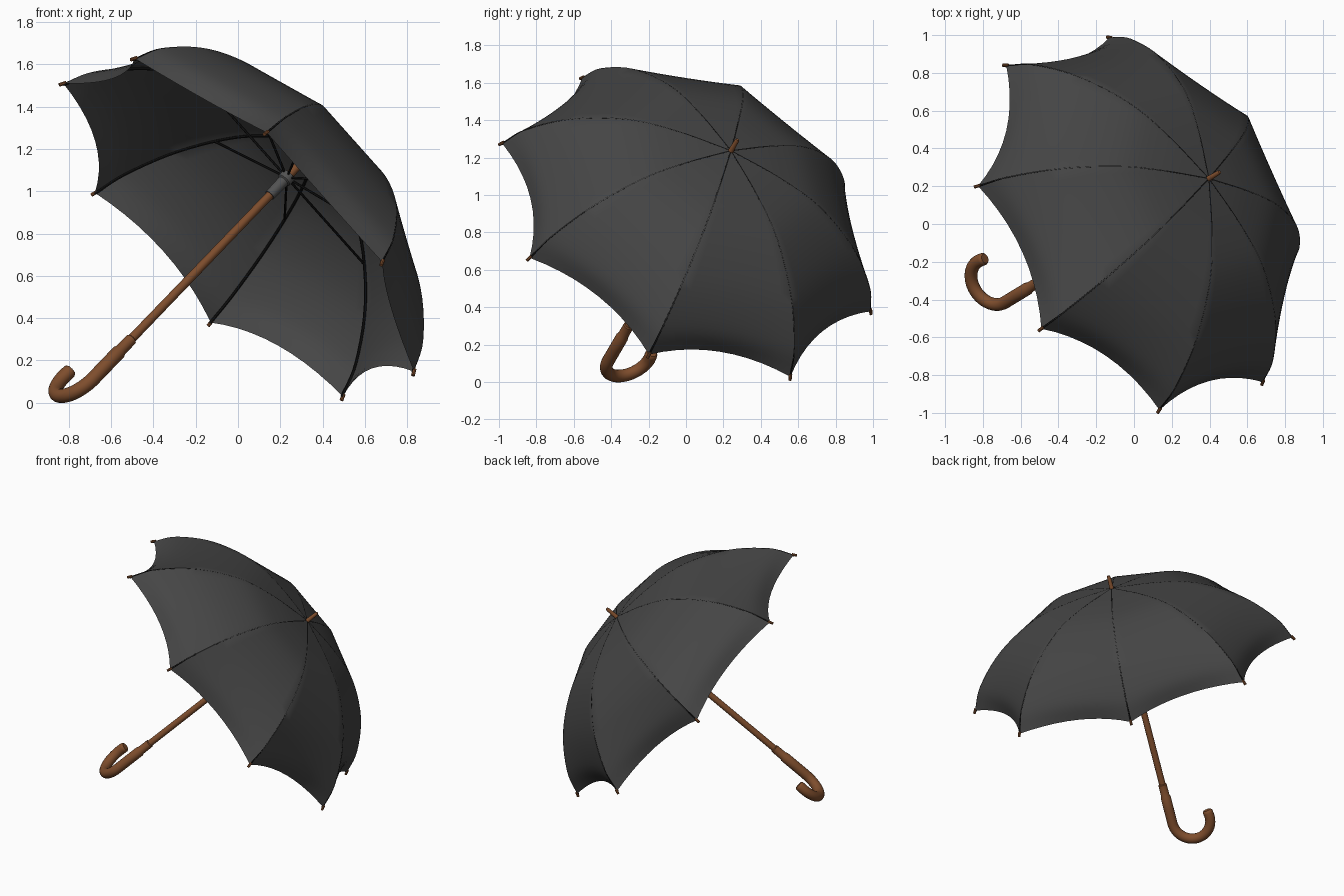
import bpy
import bmesh
from math import cos, sin, pi, radians
from mathutils import Vector, Matrix

cube = bpy.data.objects.get("Cube")
if cube:
    bpy.data.objects.remove(cube, do_unlink=True)

# Tilted frame: local z runs up the shaft, local x points along the first rib
axis = Vector((0.639, 0.388, 0.664)).normalized()
first = Vector((-0.623, 0.768, 0.15))
first = (first - axis * first.dot(axis)).normalized()
FRAME = Matrix((first, axis.cross(first), axis)).transposed().to_4x4()
FRAME.translation = (0, 0, 0.825)

RIBS = 8
RIB_ANGLES = [2 * pi * i / RIBS for i in range(RIBS)]


def material(name, colour, roughness=0.6):
    mat = bpy.data.materials.new(name)
    mat.use_nodes = True
    mat.diffuse_color = (*colour, 1)
    node = mat.node_tree.nodes["Principled BSDF"]
    node.inputs["Base Color"].default_value = (*colour, 1)
    node.inputs["Roughness"].default_value = roughness
    return mat


FABRIC = material("charcoal fabric", (0.06, 0.06, 0.06), 0.9)
WIRE = material("black metal", (0.006, 0.006, 0.006))
STEEL = material("grey metal", (0.085, 0.085, 0.085))
WOOD = material("brown wood", (0.21, 0.075, 0.026))


def finish(bm, name, mat, angle=40):
    bm.transform(FRAME)
    mesh = bpy.data.meshes.new(name)
    bm.to_mesh(mesh)
    bm.free()
    mesh.materials.append(mat)
    obj = bpy.data.objects.new(name, mesh)
    bpy.context.collection.objects.link(obj)
    bpy.ops.object.select_all(action="DESELECT")
    obj.select_set(True)
    bpy.context.view_layer.objects.active = obj
    bpy.ops.object.shade_smooth_by_angle(angle=radians(angle))
    return obj


def tube(bm, path, radii, angle=0.0, sides=8):
    """Sweep a circle along (radius, height) points in the plane at an angle."""
    out = Vector((cos(angle), sin(angle), 0))
    side = Vector((-sin(angle), cos(angle), 0))
    pts = [out * r + Vector((0, 0, h)) for r, h in path]
    if not isinstance(radii, list):
        radii = [radii] * len(pts)
    rings = []
    for i, p in enumerate(pts):
        tangent = (pts[min(i + 1, len(pts) - 1)] - pts[max(i - 1, 0)]).normalized()
        across = tangent.cross(side)
        rings.append([bm.verts.new(p + (side * cos(a) + across * sin(a)) * radii[i])
                      for a in (2 * pi * k / sides for k in range(sides))])
    for a, b in zip(rings, rings[1:]):
        for k in range(sides):
            n = (k + 1) % sides
            bm.faces.new((a[k], a[n], b[n], b[k]))
    bm.faces.new(rings[0])
    bm.faces.new(rings[-1])
    bmesh.ops.recalc_face_normals(bm, faces=bm.faces)


def smooth_path(keys, steps):
    """Catmull-Rom curve through the key points."""
    k = [Vector(p) for p in keys]
    k = [2 * k[0] - k[1]] + k + [2 * k[-1] - k[-2]]
    path = []
    for a, b, c, d in zip(k, k[1:], k[2:], k[3:]):
        for s in range(steps):
            u = s / steps
            path.append(0.5 * (2 * b + (c - a) * u + (2 * a - 5 * b + 4 * c - d) * u * u
                               + (3 * b - a - 3 * c + d) * u ** 3))
    return path + [k[-2]]


# Rib profile from the crown to the tip
profile = smooth_path([(0.012, 0.62), (0.3, 0.59), (0.56, 0.525), (0.825, 0.367),
                       (1.015, 0.165), (1.092, 0.005)], 5)

# Canopy: panels stretched between ribs, sagging inwards towards a scalloped hem
PANEL = 10
bm = bmesh.new()
rows = []
for j, (r, h) in enumerate(profile):
    s = j / (len(profile) - 1)
    row = []
    for i, a in enumerate(RIB_ANGLES):
        p = Vector((r * cos(a), r * sin(a), h))
        b = a + 2 * pi / RIBS
        q = Vector((r * cos(b), r * sin(b), h))
        inward = -(p + q).normalized()
        inward.z = 0
        inward.normalize()
        for k in range(PANEL):
            u = k / PANEL
            sag = 4 * u * (1 - u) * s ** 4
            row.append(bm.verts.new(p.lerp(q, u) + inward * 0.075 * sag
                                    + Vector((0, 0, 0.03 * sag))))
    rows.append(row)
for upper, lower in zip(rows, rows[1:]):
    for k in range(len(upper)):
        n = (k + 1) % len(upper)
        bm.faces.new((upper[k], lower[k], lower[n], upper[n]))
finish(bm, "canopy", FABRIC, 30)

# Ribs tucked just under the fabric
bm = bmesh.new()
for a in RIB_ANGLES:
    tube(bm, [(max(r - 0.004 * r, 0.005), h - 0.006) for r, h in profile], 0.007, a, 6)
finish(bm, "ribs", WIRE)

# Stretchers from the runner to the ribs
bm = bmesh.new()
for a in RIB_ANGLES:
    tube(bm, [(0.025, 0.365), (0.65, 0.468)], 0.006, a, 6)
finish(bm, "stretchers", WIRE)

# Rib end caps
bm = bmesh.new()
for a in RIB_ANGLES:
    tube(bm, [(1.085, 0.017), (1.092, 0.003), (1.101, -0.014)], 0.009, a, 8)
finish(bm, "rib_end_caps", WOOD)

# Shaft and ferrule
bm = bmesh.new()
tube(bm, [(0, -0.85), (0, 0.6), (0, 0.615), (0, 0.70), (0, 0.71)],
     [0.022, 0.02, 0.015, 0.012, 0.008], 0, 16)
finish(bm, "shaft", WOOD)

# Sliding runner with a wider notched ring
bm = bmesh.new()
tube(bm, [(0, 0.235), (0, 0.335), (0, 0.34), (0, 0.375), (0, 0.38)],
     [0.026, 0.028, 0.036, 0.036, 0.026], 0, 16)
finish(bm, "runner", STEEL)

# Crook handle: collar, straight grip, then a bend past a half circle
BEND = 0.13
path = [(0, -0.785), (0, -0.79), (0, -0.87), (0, -0.88), (0, -0.97)]
radii = [0.022, 0.028, 0.029, 0.034, 0.034]
for i in range(25):
    a = pi + pi * i / 24
    path.append((BEND + BEND * cos(a), -1.07 + BEND * sin(a)))
    radii.append(0.034)
path += [(2 * BEND - 0.003, -1.04), (2 * BEND - 0.006, -1.028), (2 * BEND - 0.007, -1.02)]
radii += [0.034, 0.033, 0.026]
bm = bmesh.new()
tube(bm, path, radii, radians(-9.3), 16)
finish(bm, "crook_handle", WOOD)
